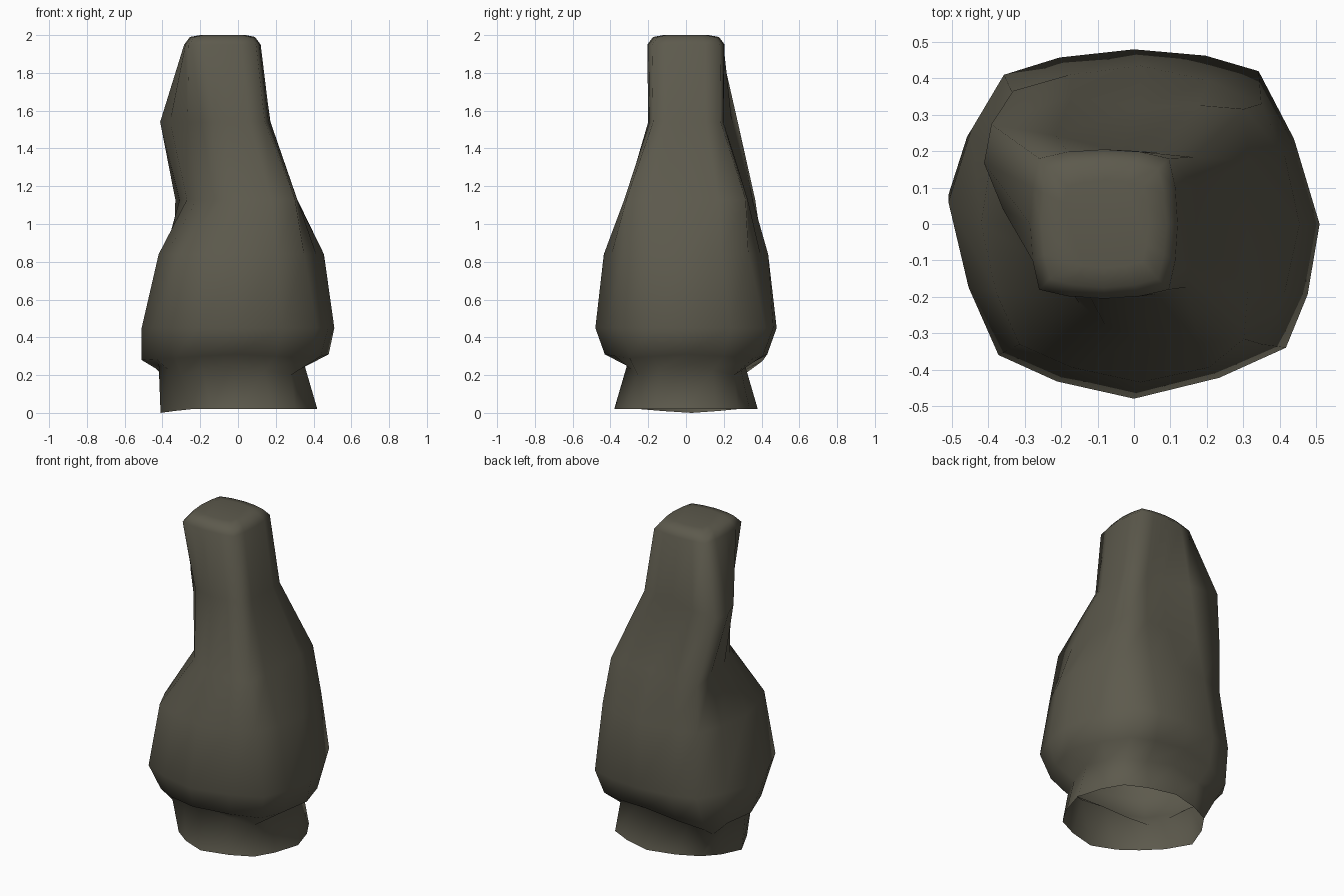
import bpy
import bmesh
from mathutils import Vector

cube = bpy.data.objects.get("Cube")
if cube:
    bpy.data.objects.remove(cube, do_unlink=True)

mat = bpy.data.materials.new("dark olive grey")
mat.use_nodes = True
color = (0.109, 0.102, 0.074, 1)
mat.diffuse_color = color
mat.node_tree.nodes["Principled BSDF"].inputs["Base Color"].default_value = color

# Ring points run anticlockwise from +x
BACK_LEFT, BACK_RIGHT, RIGHT_BACK, RIGHT, FRONT_RIGHT, FRONT_LEFT = 2, 6, 7, 8, 10, 14


def ring(z, x0, x1, y0, y1, corner, drop=0, pulls=None):
    """Sixteen-point rounded square; drop lowers corners, pulls shift points and half-shift neighbours."""
    edge = min(1, (1 + corner) / 2 * 1.03)
    half = corner / 2 + 0.05
    quarter = [(1, 0), (edge, half), (corner, corner), (half, edge)]
    lower = [0, 0.5, 1, 0.5]
    pts = []
    for i in range(16):
        u, v = quarter[i % 4]
        for _ in range(i // 4):
            u, v = -v, u
        x = (x0 + x1) / 2 + u * (x1 - x0) / 2
        y = (y0 + y1) / 2 + v * (y1 - y0) / 2
        pts.append(Vector((x, y, z - drop * lower[i % 4])))
    for k, shift in (pulls or {}).items():
        for step, weight in ((-1, 0.5), (0, 1), (1, 0.5)):
            pts[(k + step) % 16] += weight * Vector(shift)
    return pts


def loft(name, rings):
    bm = bmesh.new()
    loops = [[bm.verts.new(p) for p in r] for r in rings]
    for a, b in zip(loops, loops[1:]):
        for i in range(16):
            j = (i + 1) % 16
            bm.faces.new((a[i], a[j], b[j], b[i]))
    bm.faces.new(loops[-1])
    for f in bm.faces:
        f.smooth = True
    mesh = bpy.data.meshes.new(name)
    bm.to_mesh(mesh)
    bm.free()
    mesh.materials.append(mat)
    obj = bpy.data.objects.new(name, mesh)
    bpy.context.collection.objects.link(obj)
    return obj


# Open flared foot, overhanging bulb, tapering neck with a shoulder bump, flat top
loft("bulb_with_open_foot", [
    ring(0.02, -0.41, 0.42, -0.38, 0.38, 0.72, 0,
         {RIGHT: (0, 0.03, -0.02), FRONT_RIGHT: (0.05, 0.03, 0)}),
    ring(0.26, -0.42, 0.35, -0.31, 0.31, 0.82, 0.06,
         {BACK_RIGHT: (-0.03, 0.02, -0.02), FRONT_RIGHT: (0.05, 0.03, 0)}),
    ring(0.31, -0.51, 0.48, -0.43, 0.43, 0.74, 0.02,
         {BACK_LEFT: (-0.03, 0.04, 0), BACK_RIGHT: (0, 0.04, -0.05), RIGHT: (0, 0.08, -0.03),
          FRONT_RIGHT: (0.05, 0.02, 0), FRONT_LEFT: (0.02, 0.02, 0)}),
    ring(0.45, -0.51, 0.51, -0.48, 0.48, 0.75, 0,
         {BACK_LEFT: (-0.04, 0.06, 0), BACK_RIGHT: (0.025, 0.05, 0), RIGHT: (0, 0.06, 0),
          FRONT_RIGHT: (0.01, 0, 0), FRONT_LEFT: (0.035, 0.02, 0)}),
    ring(0.84, -0.42, 0.455, -0.435, 0.435, 0.76, 0,
         {BACK_RIGHT: (-0.02, 0.03, 0)}),
    ring(1.13, -0.27, 0.31, -0.32, 0.32, 0.8, 0,
         {BACK_LEFT: (0.05, 0.06, 0), BACK_RIGHT: (-0.12, 0.11, 0),
          FRONT_RIGHT: (0.06, 0.04, 0), FRONT_LEFT: (0.05, -0.06, 0)}),
    ring(1.54, -0.26, 0.17, -0.2, 0.2, 0.87, 0,
         {BACK_LEFT: (0.02, 0.01, 0), BACK_RIGHT: (-0.13, 0.1, 0), RIGHT_BACK: (-0.06, 0, 0),
          RIGHT: (-0.07, 0.04, 0), FRONT_RIGHT: (0.04, 0.02, 0)}),
    ring(1.95, -0.285, 0.12, -0.205, 0.205, 0.88),
    ring(1.99, -0.255, 0.09, -0.175, 0.175, 0.86),
    ring(2.0, -0.2, 0.04, -0.12, 0.12, 0.86),
])
